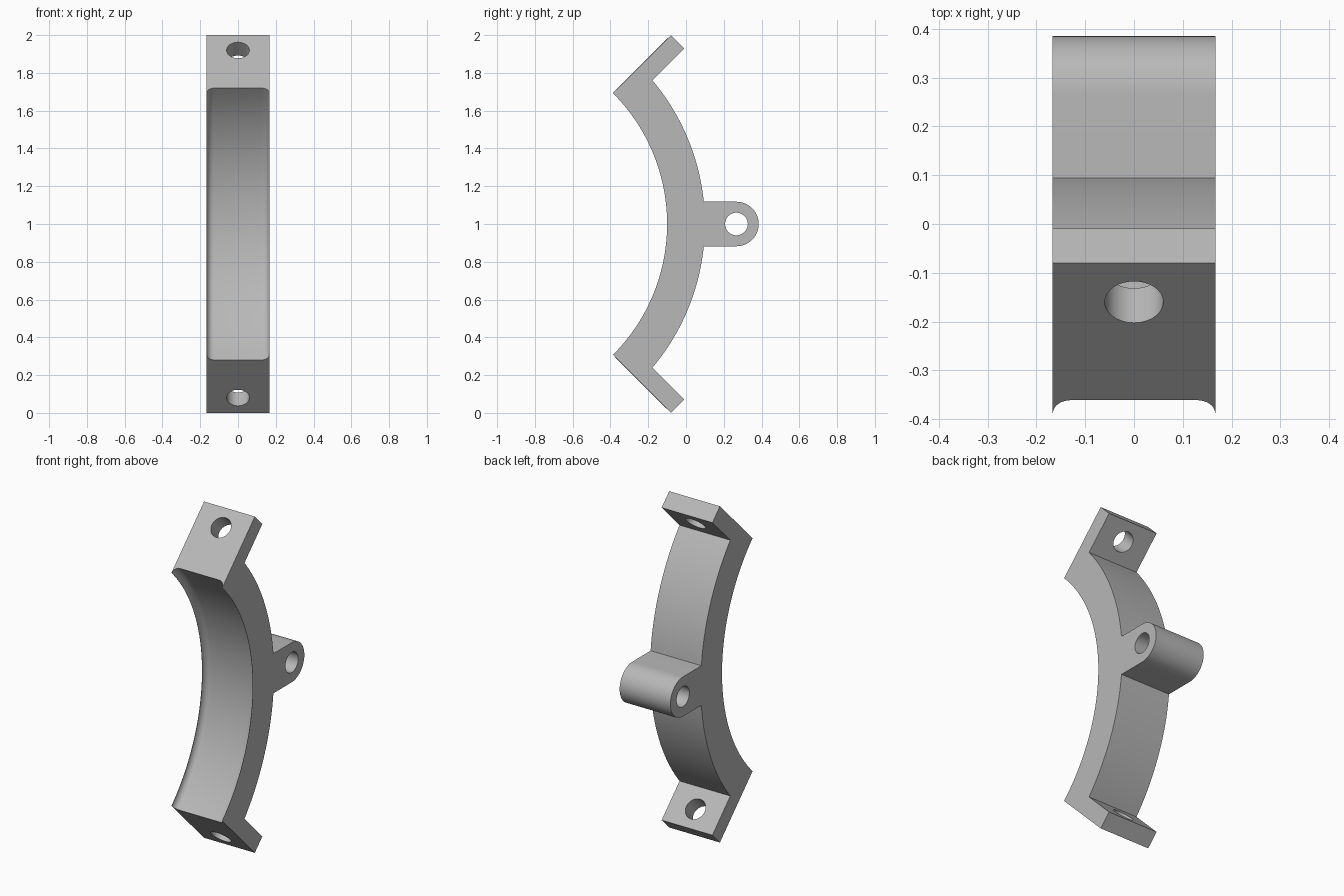
import bpy
import bmesh
from math import sin, cos, asin, pi
from mathutils import Vector, Matrix

if "Cube" in bpy.data.objects:
    bpy.data.objects.remove(bpy.data.objects["Cube"], do_unlink=True)

HALF_W = 0.167                # half width along x
CY = -1.08                    # centre of the clamp arc (z = 1)
R_IN, R_OUT = 0.98, 1.18      # band radii
FLANGE_T, FLANGE_R = 0.10, 1.414
LUG_Y, LUG_R, HOLE_R = 0.267, 0.118, 0.06
FILLET = 0.037

grey = bpy.data.materials.new("plain grey")
grey.use_nodes = True
colour = (0.48, 0.48, 0.48, 1)
grey.diffuse_color = colour
grey.node_tree.nodes["Principled BSDF"].inputs["Base Color"].default_value = colour


def make_object(name, bm):
    bmesh.ops.recalc_face_normals(bm, faces=bm.faces)
    mesh = bpy.data.meshes.new(name)
    bm.to_mesh(mesh)
    bm.free()
    mesh.materials.append(grey)
    obj = bpy.data.objects.new(name, mesh)
    bpy.context.collection.objects.link(obj)
    return obj


def arc(cy, r, a0, a1, n):
    """Points (y, height above the middle) along an arc."""
    steps = [a0 + (a1 - a0) * i / n for i in range(n + 1)]
    return [(cy + r * cos(a), r * sin(a)) for a in steps]


def hole_cutter(name, centre, axis):
    bm = bmesh.new()
    turn = Vector(axis).to_track_quat("Z", "Y").to_matrix().to_4x4()
    depth = 0.6 if axis[0] else 0.3
    bmesh.ops.create_cone(bm, cap_ends=True, segments=48, radius1=HOLE_R,
                          radius2=HOLE_R, depth=depth,
                          matrix=Matrix.Translation(centre) @ turn)
    return make_object(name, bm)


# Upper half of the side profile: lug, outer band, flange, inner band
s = sin(pi / 4)
tip = (CY + FLANGE_R * s, FLANGE_R * s)
under_tip = (tip[0] + FLANGE_T * s, tip[1] - FLANGE_T * s)
upper = arc(LUG_Y, LUG_R, 0, pi / 2, 16)
upper += arc(CY, R_OUT, asin(LUG_R / R_OUT), pi / 4 - asin(FLANGE_T / R_OUT), 20)
upper += [under_tip, tip]
upper += arc(CY, R_IN, pi / 4, 0, 24)
lower = [(y, -h) for y, h in reversed(upper[1:-1])]

# Extrude the mirrored profile across the width
bm = bmesh.new()
face = bm.faces.new([bm.verts.new((-HALF_W, y, 1 + h)) for y, h in upper + lower])
result = bmesh.ops.extrude_face_region(bm, geom=[face])
moved = [v for v in result["geom"] if isinstance(v, bmesh.types.BMVert)]
bmesh.ops.translate(bm, verts=moved, vec=(2 * HALF_W, 0, 0))
bracket = make_object("clamp_bracket", bm)

# Lathed cutter: shallow groove with filleted sides on the inner band
groove_half = HALF_W - 0.001
side = [(groove_half - FILLET * (1 - cos(a)), R_IN + FILLET * sin(a))
        for a in [pi / 2 * i / 8 for i in range(9)]]
section = [(groove_half, 0)] + side
section += [(-x, r) for x, r in reversed(section)]
bm = bmesh.new()
verts = [bm.verts.new((x, CY, 1 + r)) for x, r in section]
edges = [bm.edges.new(pair) for pair in zip(verts, verts[1:])]
bmesh.ops.spin(bm, geom=verts + edges, cent=(0, CY, 1), axis=(1, 0, 0),
               angle=2 * pi, steps=192)
bmesh.ops.remove_doubles(bm, verts=bm.verts, dist=0.0001)
cutters = [make_object("groove_cutter", bm)]

# Bolt holes through both flanges and the pivot hole through the lug
cutters.append(hole_cutter("pivot_hole_cutter", (0, LUG_Y, 1), (1, 0, 0)))
for label, sign in (("upper", 1), ("lower", -1)):
    centre = (0, -0.16 + FLANGE_T / 2 * s, 1 + sign * (0.92 - FLANGE_T / 2 * s))
    cutters.append(hole_cutter(label + "_bolt_hole_cutter", centre, (0, 1, -sign)))

# Cut, then drop the helpers
bpy.ops.object.select_all(action="DESELECT")
bpy.context.view_layer.objects.active = bracket
bracket.select_set(True)
for cutter in cutters:
    cutter.hide_render = True
    mod = bracket.modifiers.new(cutter.name, "BOOLEAN")
    mod.operation = "DIFFERENCE"
    mod.solver = "EXACT"
    mod.object = cutter
    bpy.ops.object.modifier_apply(modifier=mod.name)
    bpy.data.objects.remove(cutter, do_unlink=True)
bpy.ops.object.shade_smooth_by_angle(angle=pi / 6)
